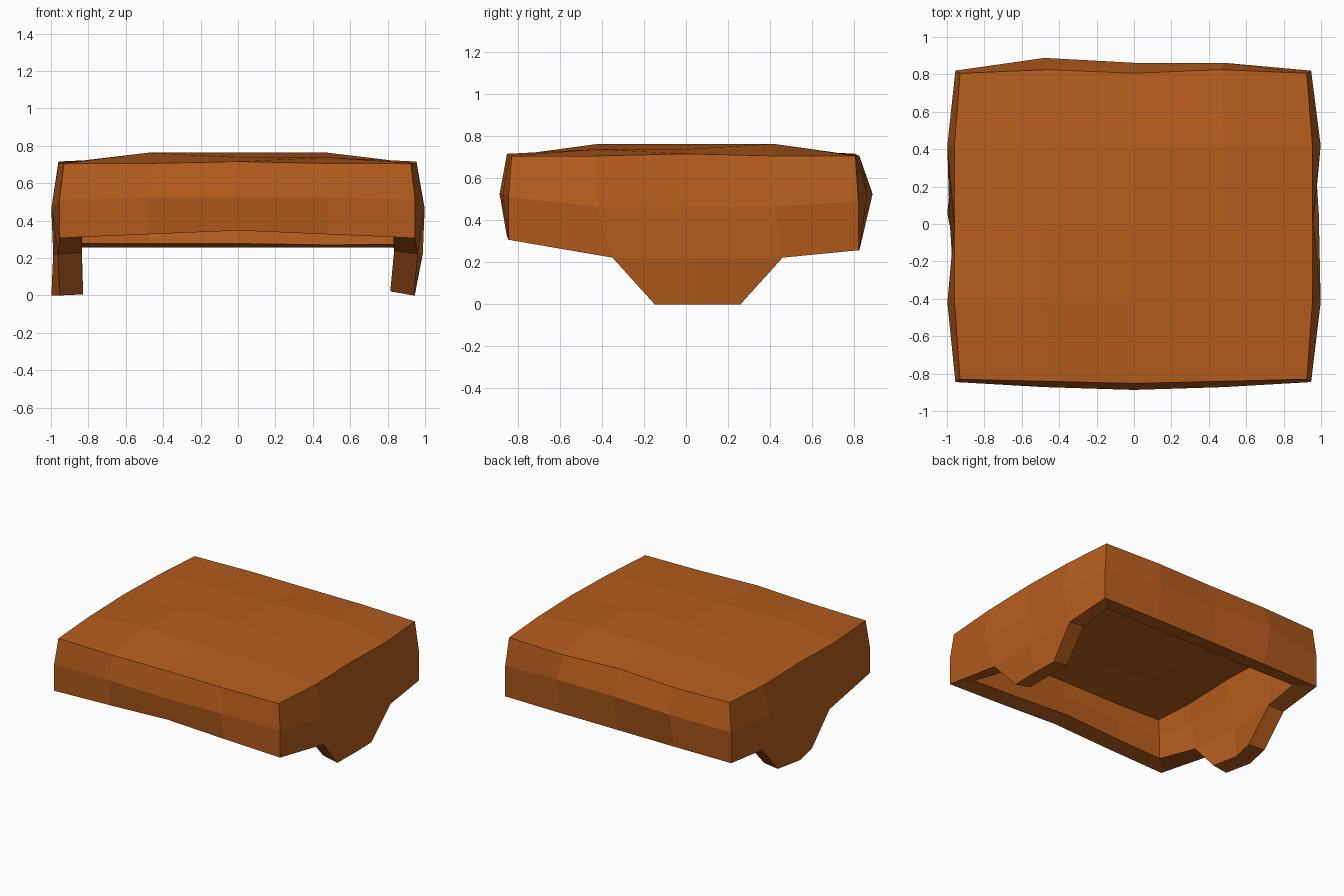
import bpy, bmesh

if "Cube" in bpy.data.objects:
    bpy.data.objects.remove(bpy.data.objects["Cube"])

# one flat colour
leather = bpy.data.materials.new("rust_brown")
leather.diffuse_color = (0.47, 0.11, 0.012, 1)
leather.use_nodes = True
leather.node_tree.nodes["Principled BSDF"].inputs["Base Color"].default_value = leather.diffuse_color

U = [-1, -0.5, 0, 0.5, 1]
N = 4


def shell_point(i, j, row):
    """Point on the outer skin: row 0 = top edge and top, 1 = bulge, 2 = lower edge."""
    u, v = U[i], U[j]
    side, end = abs(u) == 1, abs(v) == 1
    bow = 1 - abs(u)
    if row == 0:
        x = u * (0.93 if end else 0.96) - 0.006 * (u == 1)
        if end:
            y = v * ((0.83 + 0.022 * bow) if v < 0 else (0.825 if abs(u) == 0.5 else 0.806))
        else:
            y = v * 0.84
        if side or end:
            z = 0.716 if u == 0 or v == 0 else 0.706
        else:                               # slightly lumpy crown
            z = 0.763 if i == j else 0.738
        return x, y, z
    if side and end:                        # corners
        z = [(0.51, 0.49), (0.307, 0.257)][row - 1][v > 0]
        return u * 0.955 - 0.008 * (u == 1), -0.845 if v < 0 else 0.82, z
    if row == 1:
        if side:
            return u * (0.96 if v == 0 else 0.998), v * 0.84, 0.465
        y = -0.872 - 0.015 * (u == 0) if v < 0 else (0.888 if u < 0 else 0.862)
        return u * 0.96, y, 0.525
    if side:
        return u * (0.988 if v == 0 else 0.962), 0.055 + v * 0.81, 0.222
    return u * 0.957, v * (0.853 if v < 0 else 0.825), 0.307 + 0.04 * bow if v < 0 else 0.257


bm = bmesh.new()

# gently domed top
top = {(i, j): bm.verts.new(shell_point(i, j, 0)) for i in range(5) for j in range(5)}
for i in range(N):
    for j in range(N):
        bm.faces.new([top[i, j], top[i + 1, j], top[i + 1, j + 1], top[i, j + 1]])

# bulging walls, counter-clockwise around the perimeter
ring = ([(i, 0) for i in range(N)] + [(N, j) for j in range(N)]
        + [(i, N) for i in range(N, 0, -1)] + [(0, j) for j in range(N, 0, -1)])
rows = [[top[k] for k in ring]]
for r in (1, 2):
    rows.append([bm.verts.new(shell_point(*k, r)) for k in ring])
for a, b in zip(rows, rows[1:]):
    for k in range(len(ring)):
        n = (k + 1) % len(ring)
        bm.faces.new([a[k], b[k], b[n], a[n]])

# tapered side flaps reaching the ground, bowed at the middle on the left
for start, end_x, mid_x in ((5, 0.94, 0.945), (13, -0.955, -0.998)):
    upper = rows[2][start:start + 3]
    lower = [bm.verts.new((mid_x if k == 1 else end_x, 0.055 + (v.co.y - 0.055) * 0.505, 0))
             for k, v in enumerate(upper)]
    for k in range(2):
        bm.faces.new([upper[k], lower[k], lower[k + 1], upper[k + 1]])

outer_count = len(bm.verts)
mesh = bpy.data.meshes.new("padded_cover")
bm.to_mesh(mesh)
bm.free()
mesh.materials.append(leather)
cover = bpy.data.objects.new("padded_cover", mesh)
bpy.context.collection.objects.link(cover)

# thickness grows inward, leaving the underside open
thick = cover.modifiers.new("thickness", "SOLIDIFY")
thick.thickness = 0.128
thick.offset = -1
thick.use_even_offset = True
thick.use_quality_normals = True
bpy.context.view_layer.objects.active = cover
cover.select_set(True)
bpy.ops.object.modifier_apply(modifier=thick.name)

# the ceiling is thinner than the walls
for v in list(cover.data.vertices)[outer_count:outer_count + len(top)]:
    v.co.z += 0.036
